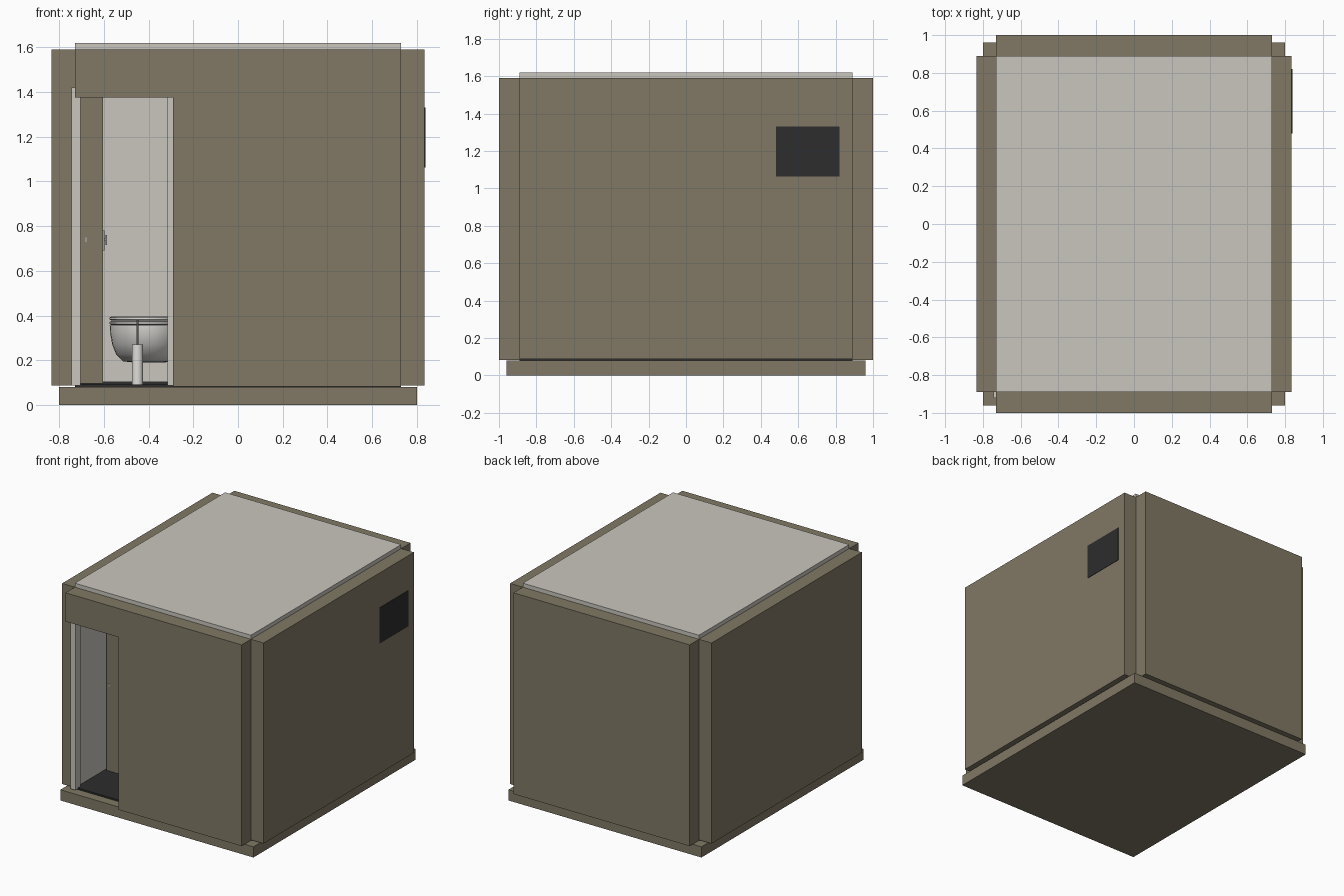
import bpy, bmesh, math

cube = bpy.data.objects.get("Cube")
if cube:
    bpy.data.objects.remove(cube, do_unlink=True)


def material(name, rgb):
    m = bpy.data.materials.new(name)
    m.use_nodes = True
    m.diffuse_color = (*rgb, 1)
    m.node_tree.nodes["Principled BSDF"].inputs["Base Color"].default_value = (*rgb, 1)
    return m


TAUPE = material("taupe cladding", (0.22, 0.19, 0.133))
LIGHT = material("light grey panel", (0.59, 0.565, 0.515))
DARK = material("dark grey", (0.026, 0.026, 0.027))
CERAMIC = material("white ceramic", (0.74, 0.73, 0.70))
METAL = material("brushed metal", (0.35, 0.34, 0.32))


def finish(name, bm, mat, smooth=False):
    bmesh.ops.recalc_face_normals(bm, faces=bm.faces)
    mesh = bpy.data.meshes.new(name)
    bm.to_mesh(mesh)
    bm.free()
    mesh.materials.append(mat)
    ob = bpy.data.objects.new(name, mesh)
    bpy.context.collection.objects.link(ob)
    if smooth:
        bpy.ops.object.select_all(action='DESELECT')
        ob.select_set(True)
        bpy.context.view_layer.objects.active = ob
        bpy.ops.object.shade_smooth_by_angle(angle=math.radians(40))
    return ob


def box(name, x, y, z, mat):
    bm = bmesh.new()
    bmesh.ops.create_cube(bm, size=1)
    for v in bm.verts:
        for i, (lo, hi) in enumerate((x, y, z)):
            v.co[i] = lo if v.co[i] < 0 else hi
    return finish(name, bm, mat)


def front_profile(name, points, y0, y1, mat):
    """Extrude an x-z outline from y0 to y1."""
    bm = bmesh.new()
    face = bm.faces.new([bm.verts.new((x, y0, z)) for x, z in points])
    new = bmesh.ops.extrude_face_region(bm, geom=[face])["geom"]
    bmesh.ops.translate(bm, vec=(0, y1 - y0, 0),
                        verts=[g for g in new if isinstance(g, bmesh.types.BMVert)])
    return finish(name, bm, mat)


def lathe(name, center, rings, mat, stretch=1.0, sides=32):
    """Stack rings of (radius, height, y shift) into a closed solid."""
    bm = bmesh.new()
    loops = []
    for r, z, shift in rings:
        loops.append([bm.verts.new((center[0] + r * math.cos(a),
                                    center[1] + shift + stretch * r * math.sin(a), z))
                      for a in (2 * math.pi * i / sides for i in range(sides))])
    for a, b in zip(loops, loops[1:]):
        for i in range(sides):
            j = (i + 1) % sides
            bm.faces.new((a[i], a[j], b[j], b[i]))
    bm.faces.new(loops[0])
    bm.faces.new(loops[-1])
    return finish(name, bm, mat, True)


# Shell dimensions
IX, OX, IY, OY = 0.73, 0.835, 0.89, 1.0
BOT, TOP, DOOR_TOP, JAMB = 0.087, 1.59, 1.375, -0.29

# Base, floor and roof
box("base_slab", (-0.8, 0.8), (-0.96, 0.96), (0, 0.08), TAUPE)
box("floor", (-IX, IX), (-IY, IY), (0.08, 0.092), DARK)
box("roof", (-IX, IX), (-IY, IY), (1.5, 1.62), LIGHT)

# Outer walls with open corner notches
for side, s in (("left", 1), ("right", -1)):
    box(side + "_wall", sorted((s * IX, s * OX)), (-IY, IY), (BOT, TOP), TAUPE)
    box(side + "_wall_lining", sorted((s * (IX - 0.008), s * IX)),
        (-IY, IY), (0.092, 1.5), LIGHT)
box("back_wall", (-IX, IX), (IY, OY), (BOT - 0.005, TOP), TAUPE)
box("back_wall_lining", (-IX, IX), (IY - 0.009, IY), (0.105, 1.5), LIGHT)
box("back_skirting", (-IX, IX), (IY - 0.012, IY), (0.09, 0.105), DARK)

# Front wall with a doorway at its right end
outline = [(JAMB, BOT - 0.005), (IX, BOT - 0.005), (IX, TOP), (-IX, TOP),
           (-IX, DOOR_TOP), (JAMB, DOOR_TOP)]
front_profile("front_wall", outline, -OY, -IY, TAUPE)
lining = [(JAMB, 0.092), (IX, 0.092), (IX, 1.5), (-IX, 1.5),
          (-IX, DOOR_TOP), (JAMB, DOOR_TOP)]
front_profile("front_wall_lining", lining, -IY, -IY + 0.008, LIGHT)

# Door frame
box("door_frame_hinge_side", (-0.745, -0.705), (-0.92, -0.86), (BOT, 1.42), LIGHT)
box("door_frame_latch_side", (-0.315, JAMB), (-0.92, -0.86), (BOT, DOOR_TOP), LIGHT)
box("door_frame_head", (-0.705, -0.27), (-0.889, -0.86), (DOOR_TOP, 1.42), LIGHT)

# Open door leaf with its hardware
box("door_leaf", (-0.705, -0.605), (-0.55, -0.10), (0.095, DOOR_TOP), TAUPE)
box("door_latch", (-0.685, -0.675), (-0.554, -0.55), (0.73, 0.75), METAL)
box("handle_plate", (-0.605, -0.598), (-0.51, -0.48), (0.69, 0.78), METAL)
box("handle_stem", (-0.598, -0.588), (-0.50, -0.49), (0.735, 0.745), METAL)
box("handle_lever", (-0.592, -0.586), (-0.50, -0.42), (0.715, 0.76), METAL)

# Window panel in the left wall
box("window", (0.72, OX + 0.003), (0.48, 0.82), (1.063, 1.33), DARK)

# Wall-hung toilet
SEAT = (-0.40, 0.64)
bowl = [(0.07, 0.19, 0.05), (0.115, 0.195, 0.04), (0.145, 0.225, 0.02),
        (0.163, 0.27, 0.01), (0.172, 0.32, 0), (0.174, 0.355, 0)]
lathe("toilet_bowl", SEAT, bowl, CERAMIC, 1.3)
for name, z in (("toilet_seat", 0.358), ("toilet_lid", 0.378)):
    lathe(name, SEAT, [(0.168, z, 0), (0.175, z + 0.005, 0),
                       (0.175, z + 0.012, 0), (0.168, z + 0.017, 0)], CERAMIC, 1.3)
box("toilet_mount", (-0.5, -0.3), (0.74, 0.882), (0.22, 0.355), CERAMIC)

# Toilet brush
BRUSH = (-0.45, 0.33)
lathe("brush_holder", BRUSH, [(0.025, 0.092, 0), (0.025, 0.27, 0)], CERAMIC, sides=24)
lathe("brush_handle", BRUSH, [(0.004, 0.27, 0), (0.004, 0.38, 0)], METAL, sides=12)
